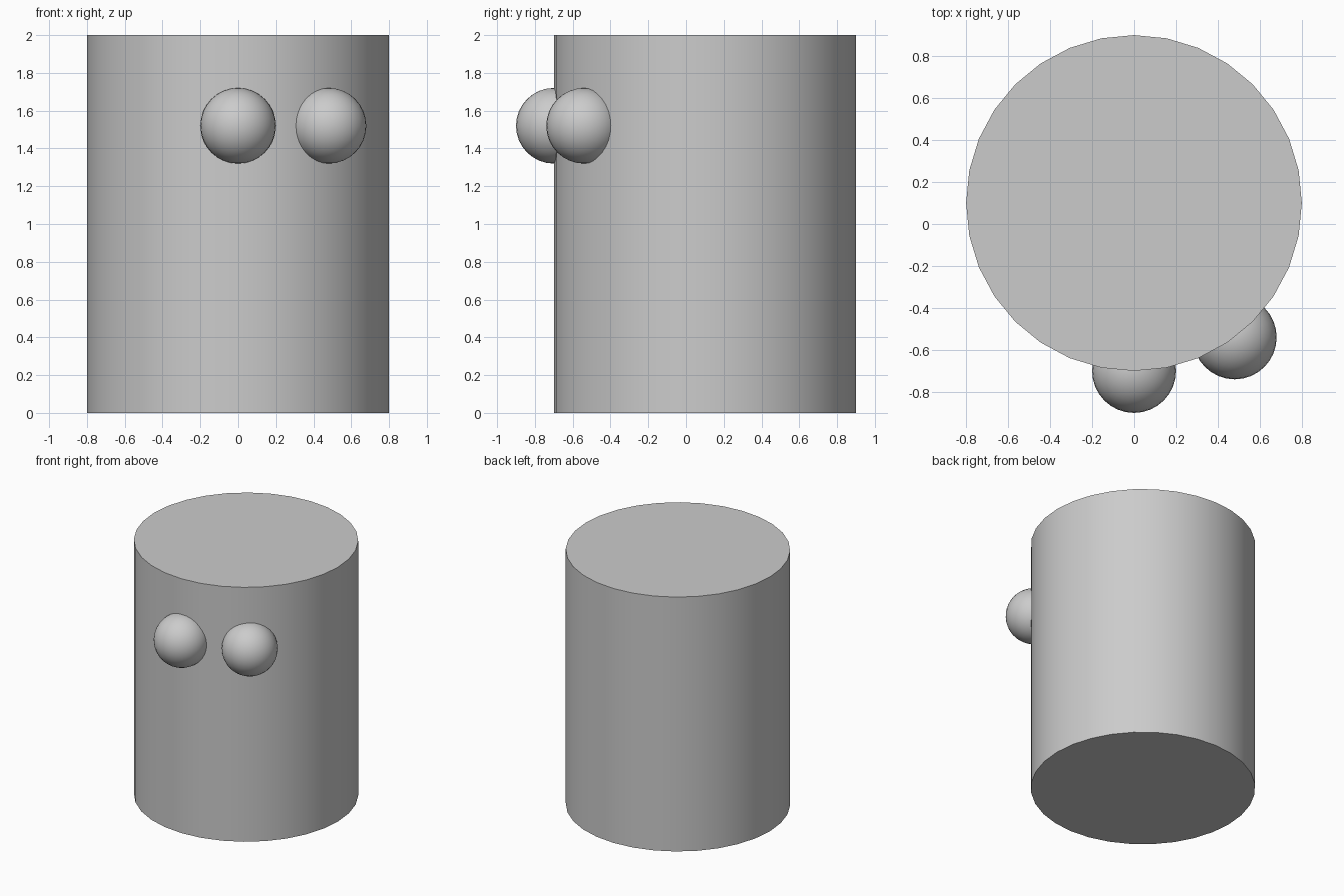
import bpy
import math

cube = bpy.data.objects.get("Cube")
if cube:
    bpy.data.objects.remove(cube, do_unlink=True)

BODY_RADIUS, HEIGHT, CENTRE_Y = 0.8, 2.0, 0.1
EYE_RADIUS, EYE_HEIGHT = 0.2, 1.52

# Single plain grey
grey = bpy.data.materials.new("plain_grey")
grey.use_nodes = True
colour = (0.6, 0.6, 0.6, 1)
grey.diffuse_color = colour
grey.node_tree.nodes["Principled BSDF"].inputs["Base Color"].default_value = colour


def finish(name):
    obj = bpy.context.object
    obj.name = name
    obj.data.materials.append(grey)
    bpy.ops.object.shade_smooth_by_angle(angle=math.radians(30))


# Cylindrical body with flat caps
bpy.ops.mesh.primitive_cylinder_add(vertices=32, radius=BODY_RADIUS, depth=HEIGHT,
                                    location=(0, CENTRE_Y, HEIGHT / 2))
finish("body")

# Ball eyes centred on the body wall: one in front, one turned to the left
for name, turn in (("front_eye", 0), ("left_eye", math.asin(0.6))):
    x = BODY_RADIUS * math.sin(turn)
    y = CENTRE_Y - BODY_RADIUS * math.cos(turn)
    bpy.ops.mesh.primitive_uv_sphere_add(segments=32, ring_count=16, radius=EYE_RADIUS,
                                         location=(x, y, EYE_HEIGHT))
    finish(name)
